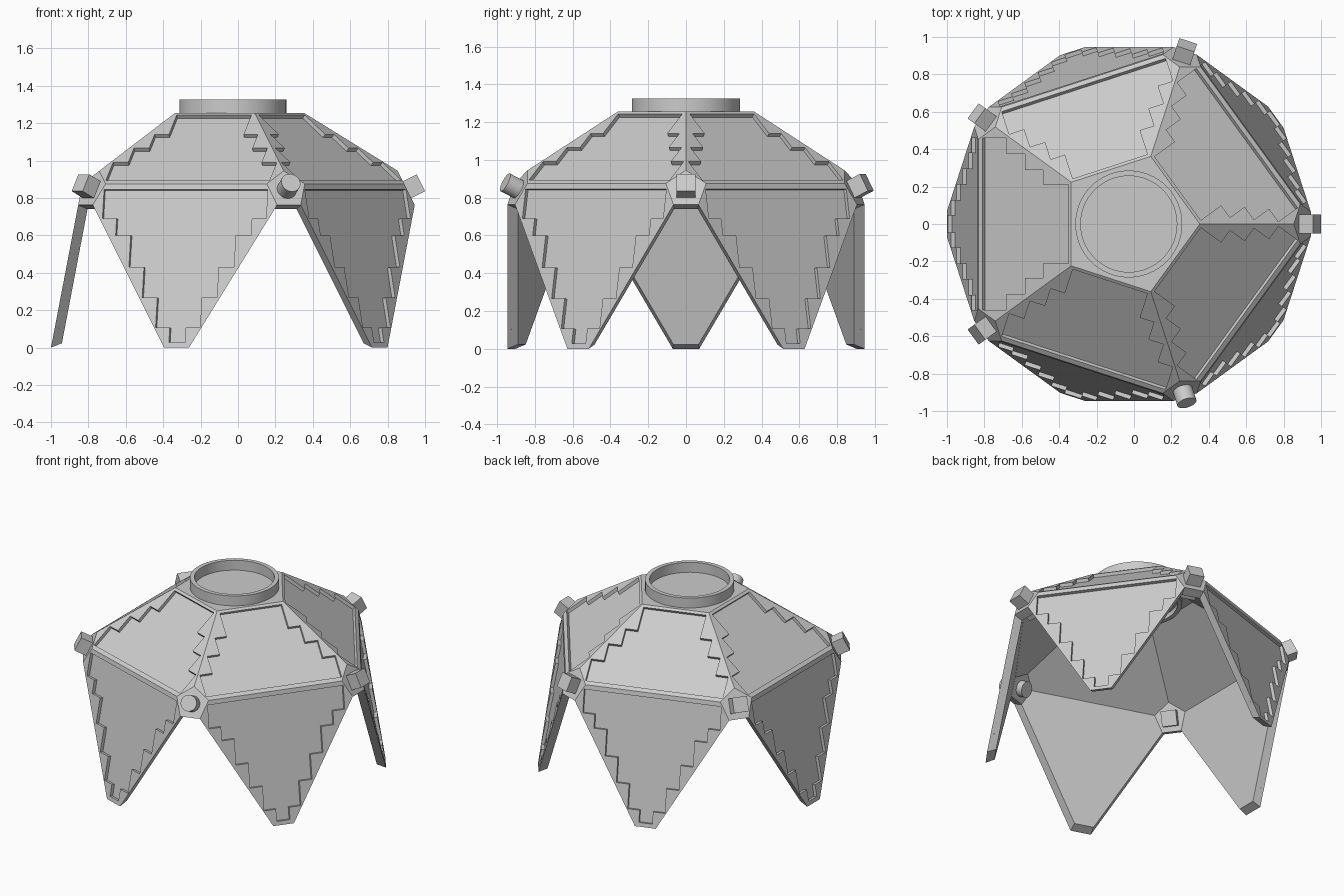
import bpy, bmesh, math
from mathutils import Vector, Matrix

if "Cube" in bpy.data.objects:
    bpy.data.objects.remove(bpy.data.objects["Cube"])

CX = -0.028                 # horizontal offset of the dome axis
R, Z0 = 1.112, 0.378        # radius and centre height of the guiding icosahedron
CEN = Vector((CX, 0, Z0))
ZTOP, CUT, SHELL, DEPTH = 1.255, 0.132, 0.94, 0.022
RV, HV = R * 2 / math.sqrt(5), R / math.sqrt(5)
APO = RV * math.cos(math.pi / 5)

grey = bpy.data.materials.new("plain grey")
grey.diffuse_color = (0.6, 0.6, 0.6, 1)
grey.use_nodes = True
grey.node_tree.nodes["Principled BSDF"].inputs["Base Color"].default_value = grey.diffuse_color


def make(name, bm):
    bmesh.ops.recalc_face_normals(bm, faces=bm.faces[:])
    me = bpy.data.meshes.new(name)
    bm.to_mesh(me)
    bm.free()
    me.materials.append(grey)
    ob = bpy.data.objects.new(name, me)
    bpy.context.collection.objects.link(ob)
    return ob


def polar(r, deg, z):
    a = math.radians(deg)
    return Vector((CX + r * math.cos(a), r * math.sin(a), z))


def along(p, q, d):
    return p + (q - p).normalized() * d


def at_z(p, q, z):
    return p.lerp(q, (z - p.z) / (q.z - p.z))


# --- dome shell: truncated upper faces, hanging legs, clipped corners
T = Vector((CX, 0, Z0 + R))
N = [polar(RV, 72 * k, Z0 + HV) for k in range(5)]
B = [polar(RV, 72 * k + 36, Z0 - HV) for k in range(5)]
bm = bmesh.new()
V = {}
for k in range(5):
    n, nxt, prv = N[k], N[(k + 1) % 5], N[k - 1]
    pts = dict(P=along(n, T, CUT), Q=at_z(n, T, ZTOP), Ra=along(n, nxt, CUT),
               Rb=along(n, prv, CUT), Sa=along(n, B[k], CUT), Sb=along(n, B[k - 1], CUT),
               Ca=at_z(n, B[k], 0), Cb=at_z(nxt, B[k], 0))
    for key, p in pts.items():
        V[key, k] = (bm.verts.new(p), bm.verts.new(CEN + (p - CEN) * SHELL))
loops = [[("Q", k) for k in range(5)]]
for k in range(5):
    j = (k + 1) % 5
    loops.append([("Ra", k), ("Rb", j), ("P", j), ("Q", j), ("Q", k), ("P", k)])
    loops.append([("P", k), ("Rb", k), ("Sb", k), ("Sa", k), ("Ra", k)])
    loops.append([("Ra", k), ("Sa", k), ("Ca", k), ("Cb", k), ("Sb", j), ("Rb", j)])
uses = {}
for lp in loops:
    bm.faces.new([V[i][0] for i in lp])
    bm.faces.new([V[i][1] for i in reversed(lp)])
    for a, b in zip(lp, lp[1:] + lp[:1]):
        uses.setdefault(frozenset((a, b)), []).append((a, b))
for e in uses.values():                      # rim joining outer and inner skins
    if len(e) == 1:
        a, b = e[0]
        bm.faces.new([V[b][0], V[a][0], V[a][1], V[b][1]])
shell = make("dome_shell", bm)

# --- stepped recesses, one per upper face and one per leg
ZN = Z0 + HV
UPPER = [(0.21, 1.243), (0.29, 1.14), (0.375, 1.066), (0.46, 0.99)]
LOWER = [(0.46, 0.845), (0.38, 0.69), (0.295, 0.60), (0.21, 0.43), (0.125, 0.267), (0.045, 0.107)]


def stairs(rows, end):
    side = []
    for i, (h, z) in enumerate(rows):
        side += [(h, z), (h, rows[i + 1][1] if i + 1 < len(rows) else end)]
    return side + [(-h, z) for h, z in reversed(side)]


bm = bmesh.new()
for k in range(5):
    ang = math.radians(72 * k + 36)
    er = Vector((math.cos(ang), math.sin(ang), 0))
    et = Vector((-er.y, er.x, 0))
    for prof, slope in ((stairs(UPPER, 0.893), APO / (R - HV)),
                        (stairs(LOWER, 0.027), (RV - APO) / (2 * HV))):
        nrm = (er + Vector((0, 0, slope))).normalized()
        base = [Vector((CX, 0, z)) + er * (APO + (ZN - z) * slope) + et * h for h, z in prof]
        hi = [bm.verts.new(p + nrm * 0.02) for p in base]
        lo = [bm.verts.new(p - nrm * DEPTH) for p in base]
        bm.faces.new(hi)
        bm.faces.new(lo[::-1])
        for i in range(len(base)):
            bm.faces.new([hi[i - 1], hi[i], lo[i], lo[i - 1]])
cutter = make("recess_cutter", bm)
cutter.hide_render = True
mod = shell.modifiers.new("recesses", "BOOLEAN")
mod.operation, mod.solver, mod.object = "DIFFERENCE", "EXACT", cutter
bpy.context.view_layer.update()
dg = bpy.context.evaluated_depsgraph_get()
cut = bpy.data.meshes.new_from_object(shell.evaluated_get(dg))
shell.modifiers.clear()
shell.data = cut
bpy.data.objects.remove(cutter)

# --- corner pegs: four square, one round, passing through the shell
for k in range(5):
    d = (N[k] - CEN).normalized()
    side = Vector((0, 0, 1)).cross(d).normalized()
    rot = Matrix((side, d.cross(side), d)).transposed().to_4x4()
    lo, hi = 0.935, 1.125
    m = Matrix.Translation(CEN + d * (lo + hi) / 2) @ rot
    bm = bmesh.new()
    if k == 4:
        bmesh.ops.create_cone(bm, cap_ends=True, segments=32, radius1=0.053, radius2=0.053,
                              depth=hi - lo, matrix=m)
    else:
        bmesh.ops.create_cube(bm, size=1, matrix=m @ Matrix.Diagonal((0.1, 0.1, hi - lo, 1)))
    peg = make("round_peg" if k == 4 else f"square_peg_{k + 1}", bm)

# --- top ring, a tube passing through the roof
bm = bmesh.new()
prof = [(0.286, 1.17), (0.286, 1.325), (0.257, 1.325), (0.257, 1.17)]
SEG = 64
rings = [[bm.verts.new(polar(r, 360 * i / SEG, z)) for r, z in prof] for i in range(SEG)]
for i in range(SEG):
    a, b = rings[i - 1], rings[i]
    for j in range(4):
        bm.faces.new([a[j - 1], b[j - 1], b[j], a[j]])
ring = make("top_ring", bm)

# smooth only the round parts, keeping sharp edges
for ob in (ring, bpy.data.objects["round_peg"]):
    bpy.ops.object.select_all(action="DESELECT")
    ob.select_set(True)
    bpy.context.view_layer.objects.active = ob
    bpy.ops.object.shade_smooth_by_angle(angle=math.radians(30))
